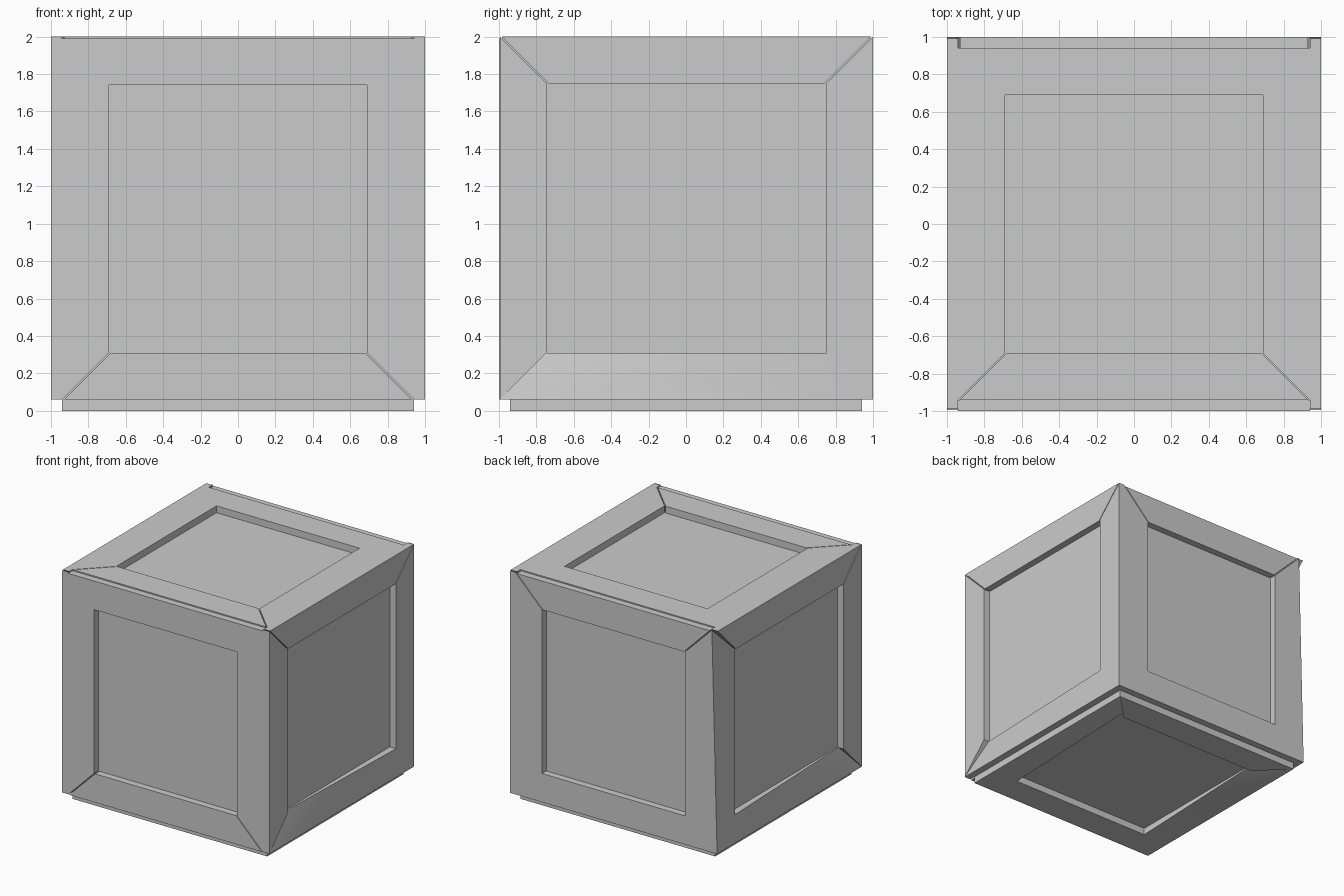
import bpy, bmesh
from mathutils import Vector

if "Cube" in bpy.data.objects:
    bpy.data.objects.remove(bpy.data.objects["Cube"])

T = 0.06      # board thickness
W = 0.25      # board width
GAP = 0.01    # mitre gap
SINK = 0.05   # how far a warped corner is pushed in
X, Y, Z = Vector((1, 0, 0)), Vector((0, 1, 0)), Vector((0, 0, 1))


def finish(bm, name):
    bmesh.ops.recalc_face_normals(bm, faces=bm.faces)
    me = bpy.data.meshes.new(name)
    bm.to_mesh(me)
    bm.free()
    ob = bpy.data.objects.new(name, me)
    bpy.context.collection.objects.link(ob)
    return ob


def frame(name, level, u, v, ur, vr, gaps=(), warps={}):
    """Four mitred boards on one side of the crate; u x v points outward."""
    n = u.cross(v)
    outer = [(ur[0], vr[0]), (ur[1], vr[0]), (ur[1], vr[1]), (ur[0], vr[1])]
    inner = [(ur[0] + W, vr[0] + W), (ur[1] - W, vr[0] + W),
             (ur[1] - W, vr[1] - W), (ur[0] + W, vr[1] - W)]
    bm = bmesh.new()
    for i in range(4):
        j = (i + 1) % 4
        pts = [u * a + v * b for a, b in (outer[i], outer[j], inner[j], inner[i])]
        along = (pts[1] - pts[0]).normalized()
        if i in gaps:
            for k, s in enumerate((1, -1, -1, 1)):
                pts[k] = pts[k] + along * GAP * s
        sunk = warps.get(i)
        top = [bm.verts.new(p + n * (level - (SINK if k == sunk else 0)))
               for k, p in enumerate(pts)]
        low = [bm.verts.new(p + n * (level - T)) for p in pts]
        if sunk is None:
            bm.faces.new(top)
        else:
            q = [top[(sunk + k) % 4] for k in (-1, 0, 1, 2)]
            bm.faces.new(q[:3])
            bm.faces.new((q[2], q[3], q[0]))
        bm.faces.new(low[::-1])
        for k in range(4):
            m = (k + 1) % 4
            bm.faces.new((top[m], top[k], low[k], low[m]))
    return finish(bm, name)


# Inner box whose sides show as the recessed panels
bm = bmesh.new()
bmesh.ops.create_cube(bm, size=1)
for vert in bm.verts:
    vert.co = Vector((vert.co.x * 1.88, vert.co.y * 1.88, vert.co.z * 1.88 + 1.0))
finish(bm, "inner_panels")

# Board frames on the six sides
S = (-0.94, 0.94)
frame("front_frame", 1, X, Z, S, (0.06, 1.99), gaps=(0,))
frame("back_frame", 1, -X, Z, S, (0.06, 1.99), gaps=(2,))
sides = [
    frame("right_frame", 1, Y, Z, (-0.995, 1), (0.06, 2), gaps=(2,), warps={0: 3}),
    frame("left_frame", 1, -Y, Z, (-1, 0.995), (0.06, 2), gaps=(2,), warps={3: 0, 0: 2}),
    frame("bottom_frame", 0, X, -Y, S, S, warps={1: 3, 3: 2}),
]
frame("top_frame", 2, X, Y, S, S, gaps=(0,))

# Soft shading across the warped boards
bpy.ops.object.select_all(action='DESELECT')
for ob in sides:
    ob.select_set(True)
bpy.context.view_layer.objects.active = sides[0]
bpy.ops.object.shade_smooth_by_angle()
